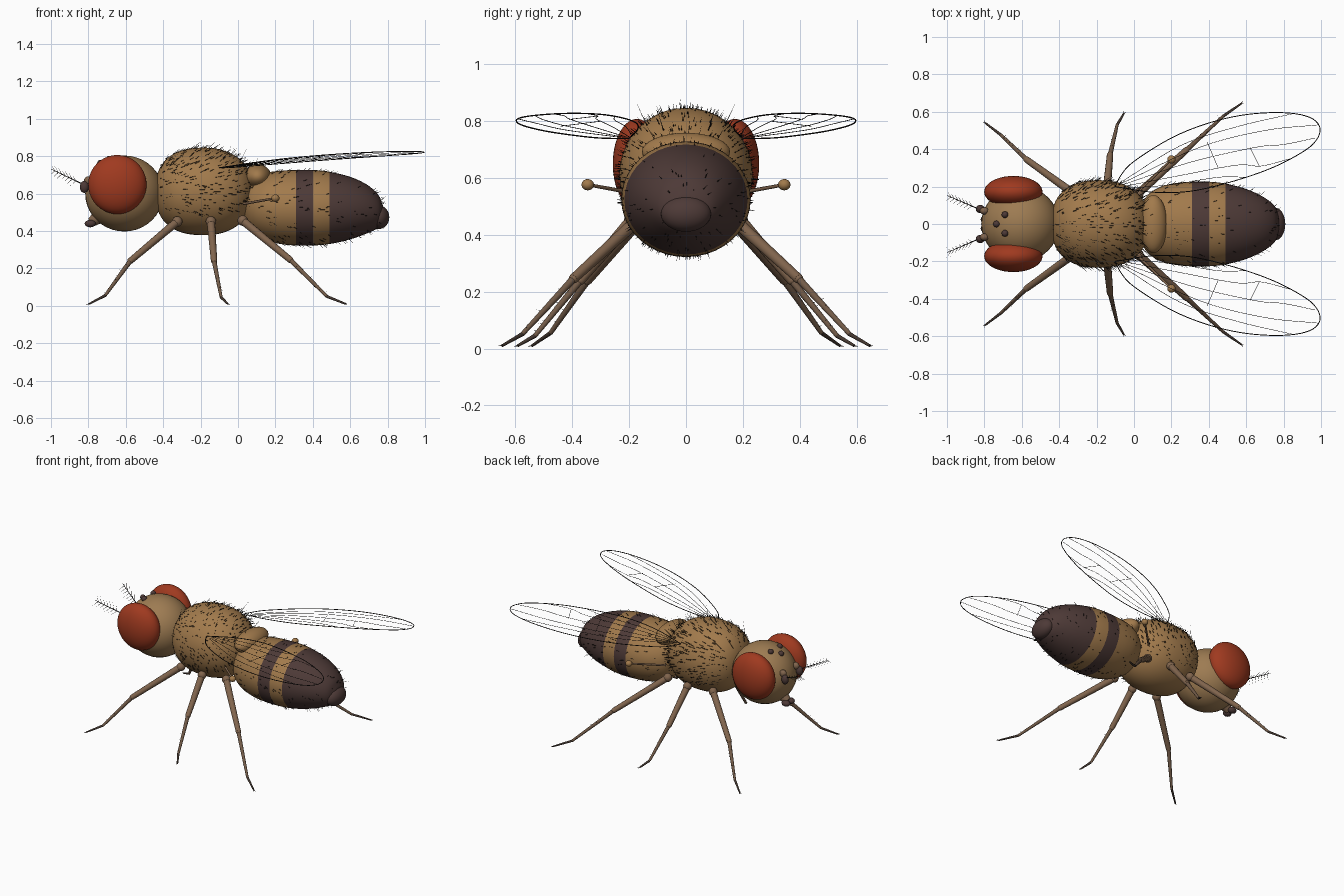
import bpy, bmesh, random
from math import sin, cos, pi, radians, sqrt
from mathutils import Vector, Matrix

random.seed(7)
cube = bpy.data.objects.get("Cube")
if cube:
    bpy.data.objects.remove(cube, do_unlink=True)


def material(name, rgb):
    m = bpy.data.materials.new(name)
    m.use_nodes = True
    m.diffuse_color = (*rgb, 1)
    m.node_tree.nodes["Principled BSDF"].inputs["Base Color"].default_value = (*rgb, 1)
    return m


TAN = material("tan", (0.36, 0.195, 0.072))
HEAD_TAN = material("head tan", (0.34, 0.2, 0.085))
DARK = material("dark brown", (0.075, 0.042, 0.038))
RED = material("eye red", (0.35, 0.042, 0.014))
LEG = material("leg brown", (0.22, 0.13, 0.075))
SHIN = material("shin brown", (0.17, 0.105, 0.065))
FOOT = material("foot brown", (0.06, 0.04, 0.03))
BLACK = material("bristle black", (0.012, 0.01, 0.009))


def finish(name, bm, *mats):
    me = bpy.data.meshes.new(name)
    bmesh.ops.recalc_face_normals(bm, faces=bm.faces[:])
    bm.to_mesh(me)
    bm.free()
    for m in mats:
        me.materials.append(m)
    me.shade_smooth()
    me.set_sharp_from_angle(angle=radians(45))
    ob = bpy.data.objects.new(name, me)
    bpy.context.collection.objects.link(ob)
    return ob


def ball(name, loc, size, mat, n=32):
    bm = bmesh.new()
    bmesh.ops.create_uvsphere(bm, u_segments=n, v_segments=n // 2, radius=1,
                              matrix=Matrix.Translation(loc) @ Matrix.Diagonal((*size, 1)))
    return finish(name, bm, mat)


def rod(bm, a, b, r1, r2, n=8):
    a, b = Vector(a), Vector(b)
    d = b - a
    turn = d.to_track_quat('Z', 'Y').to_matrix().to_4x4()
    bmesh.ops.create_cone(bm, cap_ends=True, segments=n, radius1=r1, radius2=r2,
                          depth=d.length, matrix=Matrix.Translation((a + b) / 2) @ turn)


def hair(bm, base, direction, length, r=0.0018):
    # three-sided spike
    d = Vector(direction).normalized()
    u = d.orthogonal().normalized()
    w = d.cross(u)
    ring = [bm.verts.new(base + r * (u * cos(k * 2 * pi / 3) + w * sin(k * 2 * pi / 3))) for k in range(3)]
    tip = bm.verts.new(base + d * length)
    for k in range(3):
        bm.faces.new((ring[k], ring[(k + 1) % 3], tip))


def smooth_path(pts, steps=5):
    # Catmull-Rom curve through the points
    p = [Vector(q) for q in pts]
    p = [2 * p[0] - p[1]] + p + [2 * p[-1] - p[-2]]
    out = []
    for a, b, c, d in zip(p, p[1:], p[2:], p[3:]):
        for k in range(steps):
            t = k / steps
            out.append(0.5 * (2 * b + (c - a) * t + (2 * a - 5 * b + 4 * c - d) * t * t
                              + (3 * b - a - 3 * c + d) * t ** 3))
    return out + [p[-2]]


def ring_point(station, angle, wide):
    x, r, z = station
    return Vector((x, r * wide * cos(angle), z + r * sin(angle)))


def lathe(name, stations, wide, mats, rule=lambda x: 0, n=40):
    bm = bmesh.new()
    rings = [[bm.verts.new(ring_point(s, 2 * pi * k / n, wide)) for k in range(n)] for s in stations]
    for i, (a, b) in enumerate(zip(rings, rings[1:])):
        for k in range(n):
            j = (k + 1) % n
            f = bm.faces.new((a[k], a[j], b[j], b[k]))
            f.material_index = rule((stations[i][0] + stations[i + 1][0]) / 2)
    bm.faces.new(rings[0])
    bm.faces.new(rings[-1]).material_index = rule(stations[-1][0])
    return finish(name, bm, *mats)


def fur(name, stations, wide, count, low, length, lean):
    # scattered bristles leaning towards the tail
    bm = bmesh.new()
    while count:
        s = random.choice(stations[1:-1])
        a = random.uniform(0, 2 * pi)
        if sin(a) < low or random.random() > s[1] * 4.5:
            continue
        jitter = Vector((random.uniform(-0.008, 0.008), 0, 0))
        out = Vector((0, cos(a), sin(a)))
        hair(bm, ring_point(s, a, wide) + jitter, out + Vector((lean * random.uniform(0.5, 1.4), 0, 0)),
             length * random.uniform(0.6, 1.3))
        count -= 1
    finish(name, bm, BLACK)


# thorax: egg with a blunt front
thorax = []
for i in range(33):
    t = -cos(pi * i / 32) * 0.9995
    power = 2.5 if t < 0 else 2.15
    thorax.append((-0.178 + 0.264 * t, 0.234 * (1 - abs(t) ** power) ** (1 / power), 0.611))
lathe("thorax", thorax, 1.0, [TAN])
fur("thorax_bristles", thorax, 1.0, 640, -0.55, 0.036, 1.5)
ball("scutellum", (0.104, 0, 0.69), (0.074, 0.155, 0.067), TAN)

# abdomen with dark bands
abdomen = smooth_path([(0.03, 0.07, 0.535), (0.07, 0.135, 0.53), (0.14, 0.177, 0.53), (0.22, 0.195, 0.526),
                       (0.31, 0.202, 0.524), (0.4, 0.202, 0.524), (0.49, 0.193, 0.523), (0.6, 0.167, 0.522),
                       (0.69, 0.13, 0.517), (0.75, 0.088, 0.505), (0.775, 0.04, 0.495)])
lathe("abdomen", abdomen, 1.12, [TAN, DARK], lambda x: int(0.31 < x < 0.4 or x > 0.49))
fur("abdomen_bristles", abdomen, 1.12, 260, -1, 0.028, 1.6)
ball("abdomen_tip", (0.753, 0, 0.473), (0.056, 0.088, 0.063), DARK)

# long paired bristles on the back
bm = bmesh.new()
for i, a in [(5, 1.1), (8, 0.8), (20, 0.9), (24, 1.1), (26, 0.8), (28, 1.2)]:
    for angle in (a, pi - a):
        hair(bm, ring_point(thorax[i], angle, 1),
             Vector((0.45, 0.6 * cos(angle), sin(angle))), 0.1, 0.002)
finish("back_bristles", bm, BLACK)

# head
HEAD, HEAD_R = Vector((-0.608, 0, 0.6)), 0.203
ball("head", HEAD, (HEAD_R + 0.006, HEAD_R, HEAD_R), HEAD_TAN, 40)
for i, (x, y) in enumerate([(-0.735, 0), (-0.69, 0.05), (-0.69, -0.05)]):
    z = HEAD.z + sqrt(HEAD_R ** 2 - (x - HEAD.x) ** 2 - y * y)
    ball(f"simple_eye_{i + 1}", (x, y, z + 0.004), (0.018,) * 3, DARK, 16)
bm = bmesh.new()
rod(bm, (-0.74, 0, 0.48), (-0.785, 0, 0.445), 0.04, 0.025, 16)
finish("proboscis", bm, LEG)

# wing outline and veins, as flat x, y paths
EDGE = [(-0.1, 0.2), (-0.07, 0.26), (0, 0.335), (0.2, 0.46), (0.4, 0.54), (0.6, 0.585), (0.8, 0.595), (0.94, 0.57),
        (0.995, 0.51), (0.96, 0.43), (0.85, 0.355), (0.7, 0.285), (0.5, 0.22), (0.3, 0.175), (0.1, 0.17), (-0.1, 0.2)]
VEINS = [[(-0.06, 0.23), (0.25, 0.42), (0.55, 0.52), (0.85, 0.59)],
         [(-0.06, 0.22), (0.35, 0.41), (0.7, 0.5), (0.985, 0.53)],
         [(-0.06, 0.21), (0.3, 0.33), (0.65, 0.41), (0.8, 0.425), (0.97, 0.46)],
         [(-0.06, 0.2), (0.25, 0.26), (0.55, 0.315), (0.68, 0.31), (0.84, 0.35)],
         [(-0.06, 0.19), (0.2, 0.21), (0.45, 0.25), (0.6, 0.25)],
         [(0.39, 0.44), (0.45, 0.3)], [(0.62, 0.41), (0.67, 0.31)]]


def wing_point(p, s):
    x, y = p
    return Vector((x, s * y, 0.748 + 0.12 * x - 0.047 * x * x - 0.08 * (y - 0.25 - 0.25 * x)))


# hip, knee, ankle and toe of each leg
LEGS = {"head_leg": [(-0.325, 0.165, 0.45), (-0.575, 0.345, 0.24), (-0.71, 0.475, 0.055), (-0.795, 0.54, 0.01)],
        "middle_leg": [(-0.145, 0.19, 0.45), (-0.128, 0.37, 0.24), (-0.09, 0.53, 0.045), (-0.055, 0.59, 0.01)],
        "tail_leg": [(0.025, 0.165, 0.455), (0.28, 0.395, 0.245), (0.475, 0.575, 0.05), (0.575, 0.645, 0.01)]}

for side, s in (("front_side", -1), ("back_side", 1)):
    # compound eye, antenna and mouth lobe
    ball(f"{side}_eye", (-0.645, s * 0.172, 0.648), (0.156, 0.085, 0.158), RED, 40)
    ball(f"{side}_antenna_base", (-0.8, s * 0.07, 0.668), (0.024, 0.02, 0.024), LEG, 16)
    ball(f"{side}_antenna_club", (-0.822, s * 0.08, 0.635), (0.024, 0.022, 0.032), DARK, 16)
    ball(f"{side}_mouth_lobe", (-0.79, s * 0.025, 0.439), (0.03, 0.024, 0.02), DARK, 16)
    bm = bmesh.new()
    root, end = Vector((-0.83, s * 0.08, 0.65)), Vector((-0.998, s * 0.152, 0.73))
    rod(bm, root, end, 0.003, 0.0015, 5)
    for k in range(2, 9):
        for up in (-1, 1):
            hair(bm, root.lerp(end, k / 9), (-0.45, s * 0.2 + up * 0.55, 0.2 + up * 0.6), 0.05)
    finish(f"{side}_antenna_plume", bm, BLACK)

    # wing frame
    bm = bmesh.new()
    for path, r in [(EDGE, 0.0025)] + [(v, 0.0013) for v in VEINS]:
        pts = smooth_path([wing_point(p, s) for p in path])
        for a, b in zip(pts, pts[1:]):
            rod(bm, a, b, r, r, 5)
    finish(f"{side}_wing_veins", bm, BLACK)

    # balancer behind the wing
    bm = bmesh.new()
    rod(bm, (0.03, s * 0.18, 0.545), (0.2, s * 0.345, 0.575), 0.007, 0.006)
    finish(f"{side}_balancer_stalk", bm, LEG)
    ball(f"{side}_balancer_knob", (0.2, s * 0.345, 0.575), (0.022, 0.022, 0.02), TAN, 16)

    # legs
    for leg, joints in LEGS.items():
        hip, knee, ankle, toe = [Vector((x, s * y, z)) for x, y, z in joints]
        ball(f"{side}_{leg}_hip", hip, (0.028,) * 3, LEG, 16)
        ball(f"{side}_{leg}_knee", knee, (0.017,) * 3, LEG, 12)
        bm = bmesh.new()
        rod(bm, hip, knee, 0.022, 0.017, 12)
        finish(f"{side}_{leg}_thigh", bm, LEG)
        bm = bmesh.new()
        rod(bm, knee, ankle, 0.013, 0.008, 12)
        finish(f"{side}_{leg}_shin", bm, SHIN)
        bm = bmesh.new()
        rod(bm, ankle, toe, 0.008, 0.005)
        along = (toe - ankle).normalized()
        for c in (-1, 1):
            hair(bm, toe, along + Vector((c * 0.5 * along.y, -c * 0.5 * along.x, 0.25)), 0.018, 0.003)
        finish(f"{side}_{leg}_foot", bm, FOOT)
        bm = bmesh.new()
        for k in range(1, 10):
            out = Vector((random.uniform(-1, 1), s * random.uniform(-0.2, 1), random.uniform(0, 1)))
            hair(bm, knee.lerp(ankle, k / 10), out + (ankle - knee) * 2, 0.024)
        finish(f"{side}_{leg}_bristles", bm, BLACK)
